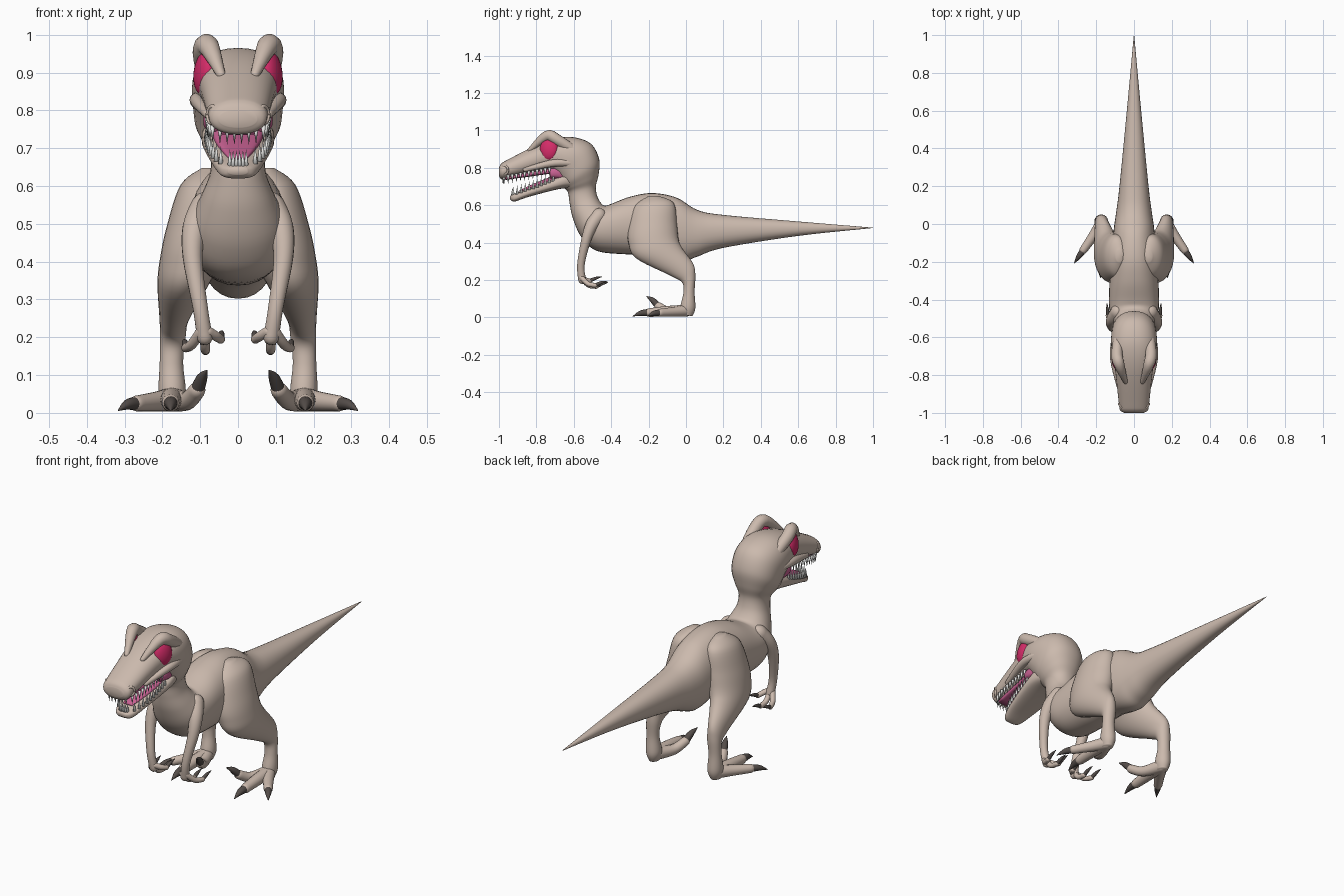
import bpy, bmesh, math
from mathutils import Vector

if "Cube" in bpy.data.objects:
    bpy.data.objects.remove(bpy.data.objects["Cube"])

def material(name, rgb):
    m = bpy.data.materials.new(name)
    m.diffuse_color = (*rgb, 1)
    m.use_nodes = True
    m.node_tree.nodes["Principled BSDF"].inputs["Base Color"].default_value = m.diffuse_color
    return m

SKIN = material("tan skin", (0.60, 0.49, 0.42))
EYE = material("crimson eye", (0.66, 0.025, 0.14))
PINK = material("mouth pink", (0.58, 0.12, 0.29))
TOOTH = material("tooth white", (0.85, 0.85, 0.83))
CLAW = material("claw grey", (0.09, 0.075, 0.068))

def spline(keys, steps):
    """Smooth interpolation through key tuples."""
    out = []
    for i in range(len(keys) - 1):
        a, b = keys[max(i - 1, 0)], keys[i]
        c, d = keys[i + 1], keys[min(i + 2, len(keys) - 1)]
        for k in range(steps):
            t = k / steps
            out.append([0.5 * (2*q + (r-p)*t + (2*p-5*q+4*r-s)*t*t + (3*q-p-3*r+s)*t**3)
                        for p, q, r, s in zip(a, b, c, d)])
    return out + [list(keys[-1])]

def finish(name, bm, mat):
    bmesh.ops.recalc_face_normals(bm, faces=bm.faces)
    me = bpy.data.meshes.new(name)
    bm.to_mesh(me)
    bm.free()
    me.materials.append(mat)
    me.shade_smooth()
    ob = bpy.data.objects.new(name, me)
    bpy.context.collection.objects.link(ob)
    return ob

def skin_rings(name, rings, mat):
    bm = bmesh.new()
    vs = [[bm.verts.new(p) for p in r] for r in rings]
    n = len(vs[0])
    for a, b in zip(vs, vs[1:]):
        for i in range(n):
            bm.faces.new((a[i], a[(i+1) % n], b[(i+1) % n], b[i]))
    bm.faces.new(vs[0])
    bm.faces.new(vs[-1])
    return finish(name, bm, mat)

def loft(name, keys, mat, s=1, sq=2.0, steps=6, n=32):
    """Keys: upper y, z, lower y, z, half width and, off the middle, centre x."""
    rings = []
    power = lambda v: math.copysign(abs(v) ** (2 / sq), v)
    for ty, tz, by, bz, w, *cx in spline(keys, steps):
        mid = Vector((s * sum(cx), (ty + by) / 2, (tz + bz) / 2))
        up = Vector((0, (ty - by) / 2, (tz - bz) / 2))
        angles = [math.tau * i / n for i in range(n)]
        rings.append([mid + Vector((max(w, .001) * power(math.cos(a)), 0, 0)) + up * power(math.sin(a))
                      for a in angles])
    return skin_rings(name, rings, mat)

def tube(name, keys, mat, s=1, steps=4, n=16, cap=True):
    """Keys: x, y, z, radius."""
    pts = spline(keys, steps)
    if cap:
        for _ in range(2):
            p, q = Vector(pts[-1][:3]), Vector(pts[-2][:3])
            r, d = pts[-1][3], (p - q).normalized()
            pts += [[*(p + d*r*math.sin(a)), r*math.cos(a)] for a in (.45, .9, 1.4)]
            pts.reverse()
    rings = []
    for i, p in enumerate(pts):
        t = Vector(pts[min(i+1, len(pts)-1)][:3]) - Vector(pts[max(i-1, 0)][:3])
        u = t.cross(Vector((1, .1, .05))).normalized()
        v = t.cross(u).normalized()
        r = max(p[3], .0008)
        ring = [Vector(p[:3]) + u*r*math.cos(math.tau*k/n) + v*r*math.sin(math.tau*k/n) for k in range(n)]
        rings.append([Vector((s*q.x, q.y, q.z)) for q in ring])
    return skin_rings(name, rings, mat)

# Body: one skin from tail tip through torso and neck to the snout
loft("body", [
    (1, .48, 1, .478, .001), (.6, .513, .6, .436, .038), (.2, .548, .2, .372, .077), (.06, .575, .06, .325, .095),
    (-.05, .64, -.02, .302, .108), (-.18, .665, -.17, .335, .12), (-.3, .645, -.33, .338, .13),
    (-.4, .607, -.48, .357, .132), (-.435, .598, -.56, .43, .12), (-.457, .615, -.605, .53, .096),
    (-.475, .65, -.622, .61, .075), (-.482, .70, -.63, .665, .072), (-.468, .76, -.645, .685, .092),
    (-.463, .84, -.66, .70, .113), (-.50, .92, -.68, .725, .12), (-.57, .957, -.70, .755, .122),
    (-.66, .963, -.725, .78, .115), (-.78, .93, -.765, .783, .1), (-.95, .845, -.95, .742, .08),
    (-.988, .822, -.985, .738, .073), (-1, .80, -1, .755, .05)], SKIN, sq=2.2)

# Lower jaw, mouth lining, palate and tongue
loft("lower_jaw", [(-.6, .80, -.6, .69, .085), (-.68, .757, -.68, .686, .096), (-.85, .688, -.84, .645, .07),
                   (-.92, .66, -.915, .62, .048), (-.94, .65, -.94, .63, .025)], SKIN, sq=2.8)
loft("mouth_lining", [(-.6, .81, -.6, .72, .08), (-.69, .81, -.69, .735, .092), (-.73, .80, -.725, .74, .086)], PINK, sq=3)
loft("palate", [(-.7, .80, -.7, .772, .07), (-.965, .755, -.965, .735, .05)], PINK, sq=4)
loft("tongue", [(-.66, .775, -.66, .73, .075), (-.78, .73, -.78, .695, .058), (-.89, .68, -.89, .67, .025)], PINK, sq=3)

# Teeth: rows of small cones along both jaws
def teeth(name, yb, yf, w, sq, zb, zf, h, count):
    bm = bmesh.new()
    spots = []
    for k in range(count):
        t = .98 * k / (count - 1)
        x = w * (1 - t ** sq) ** (1 / sq)
        spots += [(x, t), (-x, t)]
    edge = abs(spots[-1][0])
    spots += [(edge * (2*k/5 - 1), 1) for k in range(1, 5)]
    for x, t in spots:
        c = Vector((x, yb + (yf - yb) * t, zb + (zf - zb) * t))
        tip = bm.verts.new(c + Vector((0, 0, h)))
        base = [bm.verts.new(c + Vector((.007*math.cos(a), .0085*math.sin(a), -h*.25)))
                for a in (math.tau*i/8 for i in range(8))]
        for i in range(8):
            bm.faces.new((base[i], base[(i+1) % 8], tip))
        bm.faces.new(base)
    finish(name, bm, TOOTH)

teeth("upper_teeth", -.73, -.978, .082, 4.5, .793, .747, -.038, 12)
teeth("lower_teeth", -.71, -.928, .083, 2.3, .735, .658, .038, 11)

def ball(name, loc, size, rot, mat):
    bm = bmesh.new()
    bmesh.ops.create_uvsphere(bm, u_segments=28, v_segments=18, radius=1)
    ob = finish(name, bm, mat)
    ob.location, ob.scale, ob.rotation_euler = loc, size, rot

def claw(name, base, tip, s):
    x, y, z, r = base
    a, b, c = tip
    tube(name, [(x, y, z, r*.85), ((x+a)/2, (y+b)/2, (z+c)/2 + r*.3, r*.65), (a, b, c, .001)], CLAW, s, cap=False)

for s, side in ((1, "right"), (-1, "left")):
    # Eye, brow and cheek ridges, nostril ring
    ball("eye_" + side, (s*.087, -.733, .899), (.028, .05, .06), (0, s*-.12, s*-.3), EYE)
    tube("brow_" + side, [(.045, -.835, .895, .012), (.078, -.745, .970, .028),
                          (.09, -.69, .95, .03), (.08, -.58, .88, .025)], SKIN, s)
    tube("cheek_" + side, [(.08, -.86, .79, .012), (.108, -.70, .826, .02), (.09, -.56, .82, .02)], SKIN, s, 6)
    ring = [(.068 + .012*math.cos(a), -.968 + .016*math.cos(a), .788 + .022*math.sin(a), .006)
            for a in (math.tau*i/12 for i in range(13))]
    tube("nostril_" + side, ring, SKIN, s, 2, 10, False)

    # Leg: thigh, shank and heel in one skin
    loft("leg_" + side, [
        (-.2, .648, -.14, .648, .02, .075), (-.275, .595, -.065, .61, .062, .09), (-.308, .49, -.048, .50, .086, .102),
        (-.308, .40, -.04, .42, .083, .123), (-.265, .315, -.02, .37, .068, .145), (-.08, .222, .038, .288, .04, .168),
        (-.02, .185, .05, .225, .034, .172), (-.014, .13, .046, .135, .031, .176), (-.03, .06, .05, .05, .036, .174),
        (-.03, .012, .035, .008, .025, .174)], SKIN, s)

    # Toes fan out from the ankle, each with a claw; the inner one is raised
    for kind, knuckle, end, tip in (
            ("middle", (.177, -.1, .033, .028), (.178, -.195, .026, .023), (.178, -.285, .006)),
            ("outer", (.217, -.065, .03, .026), (.268, -.138, .025, .021), (.317, -.208, .006)),
            ("inner", (.135, -.09, .032, .025), (.108, -.148, .06, .022), (.082, -.212, .113))):
        tube(f"{kind}_toe_{side}", [(.174, 0, .036, .032), knuckle, end], SKIN, s, 6)
        claw(f"{kind}_toe_claw_{side}", end, tip, s)

    # Arm, fingers and finger claws
    tube("arm_" + side, [(.085, -.465, .545, .04), (.113, -.505, .49, .034), (.12, -.535, .41, .026),
                         (.1, -.562, .28, .02), (.088, -.555, .2, .021)], SKIN, s, 5)
    for kind, dx, y, z in (("thumb", -.042, -.515, .195), ("middle_finger", -.002, -.48, .165),
                           ("outer_finger", .05, -.485, .172)):
        end = (.088 + dx, y, z, .012)
        tube(f"{kind}_{side}", [(.088 + dx*.2, -.56, .215, .014), (.088 + dx*.7, (y-.565)/2, z + .008, .013), end], SKIN, s)
        claw(f"{kind}_claw_{side}", end, (.088 + dx*1.1, y + .065, z + .022), s)
